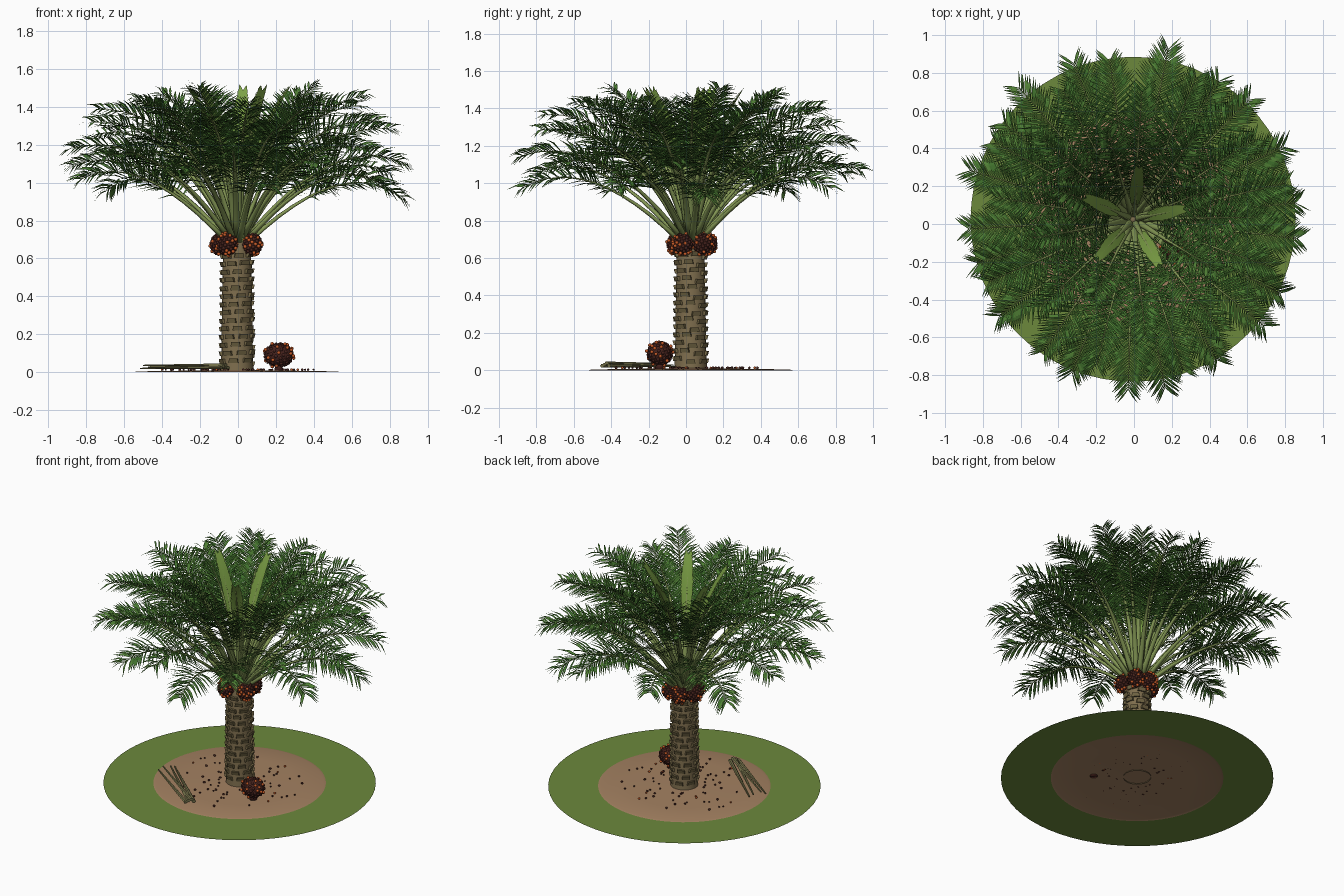
import bpy, bmesh, math, random
from mathutils import Vector, Matrix

if "Cube" in bpy.data.objects:
    bpy.data.objects.remove(bpy.data.objects["Cube"])

random.seed(7)
CX, CY = -0.005, 0.025
TAU = math.tau
GOLD = math.radians(137.508)


def material(name, rgb):
    m = bpy.data.materials.new(name)
    m.diffuse_color = (*rgb, 1)
    m.use_nodes = True
    m.node_tree.nodes["Principled BSDF"].inputs["Base Color"].default_value = m.diffuse_color
    return m


GRASS = material("grass", (0.15, 0.25, 0.045))
SOIL = material("soil", (0.37, 0.22, 0.12))
BARK = material("bark", (0.21, 0.155, 0.075))
SCALE = material("leaf_scar", (0.16, 0.125, 0.055))
STEM = material("stem", (0.23, 0.31, 0.09))
LEAF = material("leaf", (0.05, 0.16, 0.025))
LEAF2 = material("leaf_light", (0.08, 0.21, 0.035))
YOUNG = material("young_leaf", (0.20, 0.35, 0.06))
DRY = material("dry_stem", (0.18, 0.17, 0.07))
MAROON = material("fruit_dark", (0.06, 0.016, 0.012))
ORANGE = material("fruit_orange", (0.55, 0.10, 0.02))


def finish(bm, name, mats, smooth=False, at=(CX, CY, 0)):
    me = bpy.data.meshes.new(name)
    for f in bm.faces:
        f.smooth = smooth
    bm.to_mesh(me)
    bm.free()
    for m in mats:
        me.materials.append(m)
    ob = bpy.data.objects.new(name, me)
    ob.location = at
    bpy.context.collection.objects.link(ob)
    return ob


def lathe(profile, n, name, mat, smooth):
    """Revolve (r, z) points; a zero radius becomes a pole."""
    bm = bmesh.new()
    rings = [[bm.verts.new((r * math.cos(TAU * k / n), r * math.sin(TAU * k / n), z))
              for k in range(n)] if r else [bm.verts.new((0, 0, z))] for r, z in profile]
    for a, b in zip(rings, rings[1:]):
        for k in range(n):
            j = (k + 1) % n
            bm.faces.new([a[k], a[j], b[j], b[k]] if len(b) > 1 else [a[k], a[j], b[0]])
    return finish(bm, name, [mat], smooth)


def ball(bm, pos, size, mat=0, sub=2):
    m = Matrix.Translation(pos) @ Matrix.Diagonal((*size, 1))
    res = bmesh.ops.create_icosphere(bm, subdivisions=sub, radius=1, matrix=m)
    for f in {f for v in res["verts"] for f in v.link_faces}:
        f.material_index = mat


def tube(bm, pts, sides, radii, side, flat=0.7):
    """Sweep a flattened polygon along points."""
    rings = []
    for i, p in enumerate(pts):
        t = (pts[min(i + 1, len(pts) - 1)] - pts[max(i - 1, 0)]).normalized()
        n = side.cross(t).normalized()
        rings.append([bm.verts.new(p + side * math.cos(TAU * k / sides) * radii[i]
                                   + n * math.sin(TAU * k / sides) * radii[i] * flat)
                      for k in range(sides)])
    for a, b in zip(rings, rings[1:]):
        for k in range(sides):
            j = (k + 1) % sides
            bm.faces.new((a[k], a[j], b[j], b[k]))
    bm.faces.new(rings[0][::-1])
    bm.faces.new(rings[-1])


# Ground: flat grass ring and slightly domed soil patch
lathe([(0.86, 0), (0.545, 0)], 64, "grass_ring", GRASS, False)
lathe([(0.545, 0), (0.53, 0.004), (0.35, 0.007), (0.15, 0.010), (0, 0.012)], 64, "soil_patch", SOIL, True)

# Trunk with staggered old leaf bases
lathe([(0.088, 0.005), (0.083, 0.1), (0.079, 0.4), (0.074, 0.62), (0.06, 0.72), (0.03, 0.8), (0, 0.82)],
      20, "trunk", BARK, True)
bm = bmesh.new()
ROWS, PER = 14, 7
for row in range(ROWS):
    for k in range(PER):
        z = 0.045 + (row + 0.5 * k / PER) * 0.043
        r = 0.084 - 0.012 * z
        a = TAU * (k + 0.5 * (row % 2) + 0.07 * row) / PER
        res = bmesh.ops.create_cube(bm, size=1)
        for v in res["verts"]:
            top = v.co.z > 0
            out = (0.013 if top else 0.006) if v.co.x > 0 else -0.012
            w = v.co.y * (0.044 if top else 0.052)
            v.co = Matrix.Rotation(a, 3, 'Z') @ Vector((r + out, w, z + v.co.z * 0.024))
finish(bm, "old_leaf_bases", [SCALE])


# Fronds: stems and paired leaflets along quadratic arcs, outer tier to inner tier
TIERS = [((0.56, 1.15), (0.87, 0.95)), ((0.47, 1.28), (0.90, 1.17)),
         ((0.27, 1.38), (0.74, 1.41)), ((0.12, 1.28), (0.42, 1.49))]


def tier(u):
    s = min(u, 0.999) * 3
    i, f = int(s), s - int(s)
    return [Vector(TIERS[i][k]).lerp(Vector(TIERS[i + 1][k]), f) for k in (0, 1)]


def leaflet(bm, base, d, width_dir, length, width, droop, mat):
    mid = base + d * length * 0.5
    tip = base + d * length - Vector((0, 0, droop))
    w = width_dir * width
    v = [bm.verts.new(p) for p in (base - w * 0.4, base + w * 0.4, mid + w, tip, mid - w)]
    for ids in ((0, 1, 2, 4), (4, 2, 3)):
        bm.faces.new([v[i] for i in ids]).material_index = mat


def frond(stems, leaves, ang, p0, p1, p2, pairs, leaf_len, young=False):
    rad = Vector((math.cos(ang), math.sin(ang), 0))
    side = Vector((-rad.y, rad.x, 0))
    up = Vector((0, 0, 1))

    def at(t):
        q = p0 * (1 - t) ** 2 + p1 * 2 * t * (1 - t) + p2 * t * t
        return rad * q.x + up * q.y
    steps = 12
    tube(stems, [at(i / steps) for i in range(steps + 1)], 6,
         [0.018 * (1 - i / steps) ** 1.5 + 0.002 for i in range(steps + 1)], side)
    for i in range(pairs):
        s = i / (pairs - 1)
        t = 0.33 + 0.67 * s
        tan = (at(t + 0.01) - at(t - 0.01)).normalized()
        nor = tan.cross(side).normalized()
        length = leaf_len * min(1, 0.6 + 1.6 * s) * (1 - 0.58 * s ** 1.6)
        a = math.radians(13 if young else 66 - 26 * s)
        for sg in (-1, 1):
            lift = 0.05 if young else random.choice((-0.05, 0.5)) + random.uniform(-0.1, 0.1)
            d = (tan * math.cos(a) + side * sg * math.sin(a) + nor * lift).normalized()
            wd = side if young else (tan - d * tan.dot(d)).normalized()
            leaflet(leaves, at(t), d, wd, length * random.uniform(0.92, 1.06),
                    0.011 if young else 0.006, 0 if young else 0.028,
                    2 if young else random.randint(0, 1))


stems, leaves = bmesh.new(), bmesh.new()
COUNT = 44
for i in range(COUNT):
    u = (i / (COUNT - 1)) ** 1.1
    p1, p2 = tier(u)
    k = random.uniform(0.97, 1.04)
    frond(stems, leaves, i * GOLD + 0.1, Vector((0.062 - 0.04 * u, 0.69 + 0.06 * u)),
          p1, Vector((p2.x * k, p2.y + random.uniform(-0.03, 0.03))), 42, 0.24)
for i in range(5):
    frond(stems, leaves, TAU * i / 5 + 0.2, Vector((0.015, 0.76)), Vector((0.09, 1.2)),
          Vector((0.25, 1.45)), 26, 0.20, True)
finish(stems, "frond_stems", [STEM], True)
finish(leaves, "frond_leaflets", [LEAF, LEAF2, YOUNG])


# Fruit bunches: dark core studded with dark and orange fruits
def bunch(name, pos, size):
    bm = bmesh.new()
    ball(bm, (0, 0, 0), size, 0, 3)
    n = 90
    for i in range(n):
        z = 1 - 2 * (i + 0.5) / n
        q = math.sqrt(1 - z * z)
        p = Vector((q * math.cos(i * GOLD) * size[0], q * math.sin(i * GOLD) * size[1], z * size[2]))
        ripe = random.random() < 0.28
        r = 0.0095
        ball(bm, p * (1.08 if ripe else 0.96), (r, r, r), 1 if ripe else 0)
    finish(bm, name, [MAROON, ORANGE], True, pos)


for i, deg in enumerate((-28, 45, 105, 170, 235)):
    a = math.radians(deg)
    bunch(f"fruit_bunch_{i + 1}", (CX + 0.09 * math.cos(a), CY + 0.09 * math.sin(a), 0.675),
          (0.05, 0.05, 0.056))
bunch("fallen_bunch", (0.215, -0.14, 0.09), (0.075, 0.066, 0.062))
bm = bmesh.new()
bmesh.ops.create_cone(bm, cap_ends=True, segments=10, radius1=0.025, radius2=0.018, depth=0.04)
finish(bm, "fallen_bunch_stalk", [MAROON], True, (0.215, -0.14, 0.025))

# Loose fruits scattered round the trunk
bm = bmesh.new()
for i in range(75):
    a, r = random.uniform(0, TAU), random.uniform(0.13, 0.42)
    s = random.uniform(0.005, 0.008)
    ball(bm, (r * math.cos(a), r * math.sin(a), 0.013), (s, s, s), int(random.random() < 0.12))
finish(bm, "loose_fruits", [MAROON, ORANGE], True)

# Pile of cut frond stems
bm = bmesh.new()
for i in range(4):
    f = i - 1.5
    g = (-1.2, 0.9, -0.4, 1.6)[i]
    a = Vector((-0.07 + 0.012 * f, -0.43 + 0.012 * f, 0.024 + 0.007 * (i % 3)))
    b = Vector((-0.49 + 0.02 * g, -0.10 + 0.035 * g, 0.02 + 0.008 * (i % 3)))
    side = (b - a).cross(Vector((0, 0, 1))).normalized()
    tube(bm, [a.lerp(b, k / 4) for k in range(5)], 6, [0.014 - 0.0022 * k for k in range(5)], side)
finish(bm, "cut_stem_pile", [DRY], at=(0, 0, 0))
